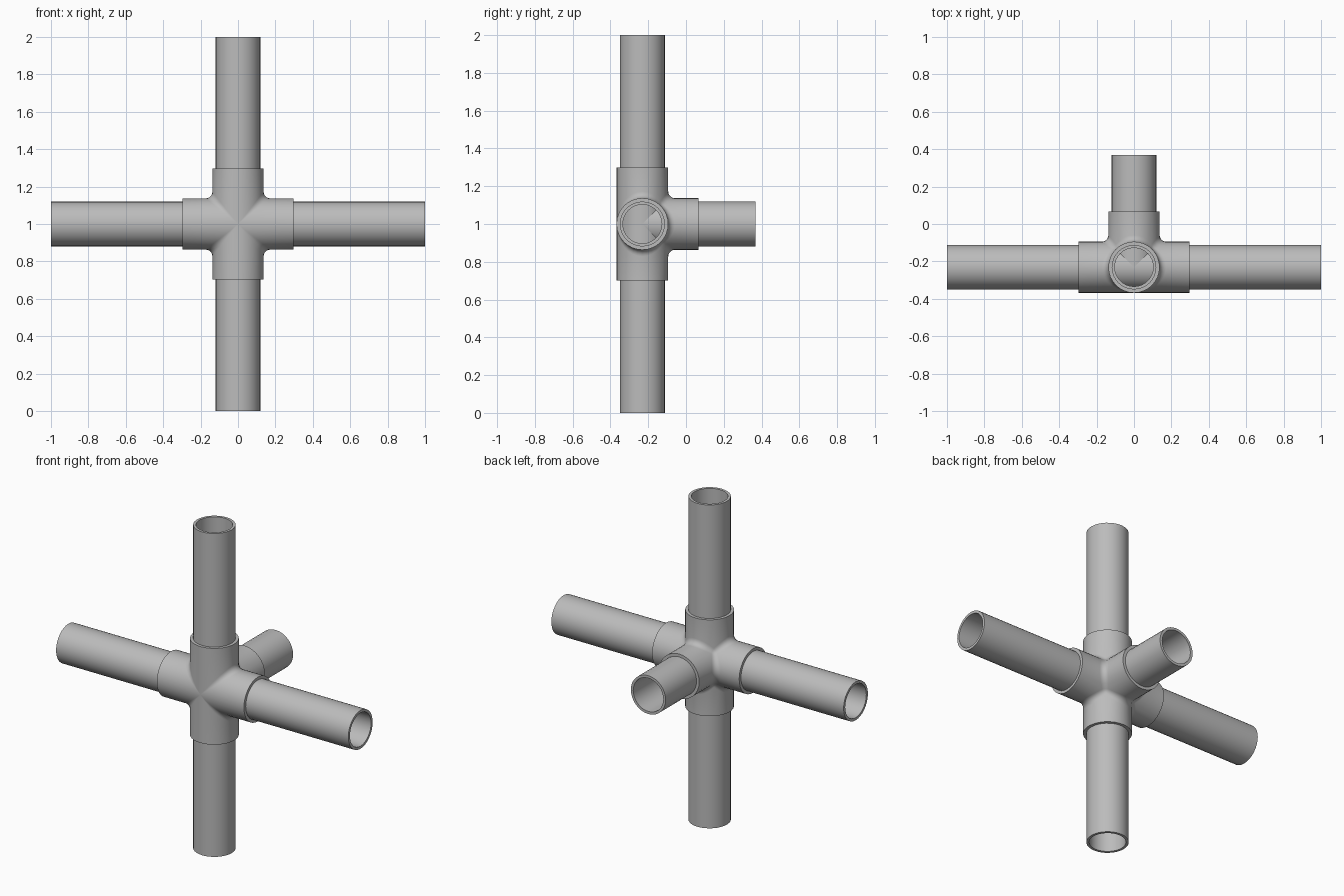
import bpy
import bmesh
from math import cos, sin, pi
from mathutils import Vector

CENTRE = Vector((0, -0.231, 1))
SLEEVE_R, SLEEVE_LEN, FILLET = 0.137, 0.298, 0.035
PIPE_R, BORE_R = 0.119, 0.103
SIDES, ARC = 32, 5

X, Y, Z = Vector((1, 0, 0)), Vector((0, 1, 0)), Vector((0, 0, 1))
ARMS = {"left": (X, 1.0), "right": (-X, 1.0), "top": (Z, 1.0),
        "bottom": (-Z, 1.0), "back": (Y, 0.6)}
DIRS = [d for d, _ in ARMS.values()]

if "Cube" in bpy.data.objects:
    bpy.data.objects.remove(bpy.data.objects["Cube"])

grey = bpy.data.materials.new("plain grey")
grey.use_nodes = True
grey.diffuse_color = (0.5, 0.5, 0.5, 1)
grey.node_tree.nodes["Principled BSDF"].inputs["Base Color"].default_value = (0.5, 0.5, 0.5, 1)


def ring_dirs(axis):
    """Unit vectors around an arm axis."""
    e1 = Vector((axis.y, axis.z, axis.x))
    e2 = axis.cross(e1)
    return [e1 * cos(2 * pi * i / SIDES) + e2 * sin(2 * pi * i / SIDES) for i in range(SIDES)]


def skin(bm, rows, closed=False):
    """Quads between successive rows of points."""
    grid = [[bm.verts.new(CENTRE + p) for p in row] for row in rows]
    for a, b in zip(grid, grid[1:]):
        n = len(a)
        for i in range(n if closed else n - 1):
            j = (i + 1) % n
            bm.faces.new((a[i], a[j], b[j], b[i]))


def finish(bm, name):
    bmesh.ops.remove_doubles(bm, verts=bm.verts[:], dist=0.0002)
    bmesh.ops.recalc_face_normals(bm, faces=bm.faces[:])
    mesh = bpy.data.meshes.new(name)
    bm.to_mesh(mesh)
    bm.free()
    mesh.materials.append(grey)
    obj = bpy.data.objects.new(name, mesh)
    bpy.context.collection.objects.link(obj)
    bpy.ops.object.select_all(action="DESELECT")
    obj.select_set(True)
    bpy.context.view_layer.objects.active = obj
    bpy.ops.object.shade_smooth_by_angle(angle=pi / 6)


# Hollow pipes, all meeting at the hub
for name, (axis, length) in ARMS.items():
    bm = bmesh.new()
    around = ring_dirs(axis)
    profile = [(PIPE_R, 0), (PIPE_R, length), (BORE_R, length), (BORE_R, 0), (PIPE_R, 0)]
    skin(bm, [[u * r + axis * t for u in around] for r, t in profile], closed=True)
    finish(bm, name + "_pipe")

# Joint: five sleeves trimmed where the rolling fillet touches them
bm = bmesh.new()
REACH = SLEEVE_R + FILLET
for axis in DIRS:
    around = ring_dirs(axis)
    start = [u * SLEEVE_R + axis * REACH * max(0, *(u.dot(d) for d in DIRS)) for u in around]
    skin(bm, [start] + [[u * r + axis * SLEEVE_LEN for u in around]
                        for r in (SLEEVE_R, PIPE_R - 0.001)], closed=True)

# Fillets between each pair of neighbouring sleeves
for i, a in enumerate(DIRS):
    for b in DIRS[i + 1:]:
        if abs(a.dot(b)) > 0.5:
            continue
        c = a.cross(b)
        low = -SIDES // 8 if -c in DIRS else -SIDES // 4
        high = SIDES // 8 if c in DIRS else SIDES // 4
        rows = []
        for k in range(low, high + 1):
            phi = 2 * pi * k / SIDES
            ball = (a + b) * REACH * cos(phi) + c * REACH * sin(phi)
            u, v = b * cos(phi) + c * sin(phi), a * cos(phi) + c * sin(phi)
            if abs(cos(phi)) < 1e-4:
                rows.append([c * sin(phi) * SLEEVE_R] * (ARC + 1))
            else:
                rows.append([ball - u.slerp(v, s / ARC) * FILLET for s in range(ARC + 1)])
        skin(bm, rows)

# Spherical corner patches where three sleeves meet
for a in (X, -X):
    for b in (Z, -Z):
        ball = (a + b + Y) * REACH / 2 ** 0.5
        p, q, r = (a + b).normalized(), (b + Y).normalized(), (Y + a).normalized()
        rows = []
        for s in range(ARC + 1):
            m, n = p.slerp(q, s / ARC), p.slerp(r, s / ARC)
            rows.append([bm.verts.new(CENTRE + ball - (m.slerp(n, t / s) if s else p) * FILLET)
                         for t in range(s + 1)])
        for s in range(ARC):
            top, bot = rows[s], rows[s + 1]
            for t in range(s + 1):
                bm.faces.new((top[t], bot[t], bot[t + 1]))
                if t < s:
                    bm.faces.new((top[t], bot[t + 1], top[t + 1]))
finish(bm, "joint_fitting")
